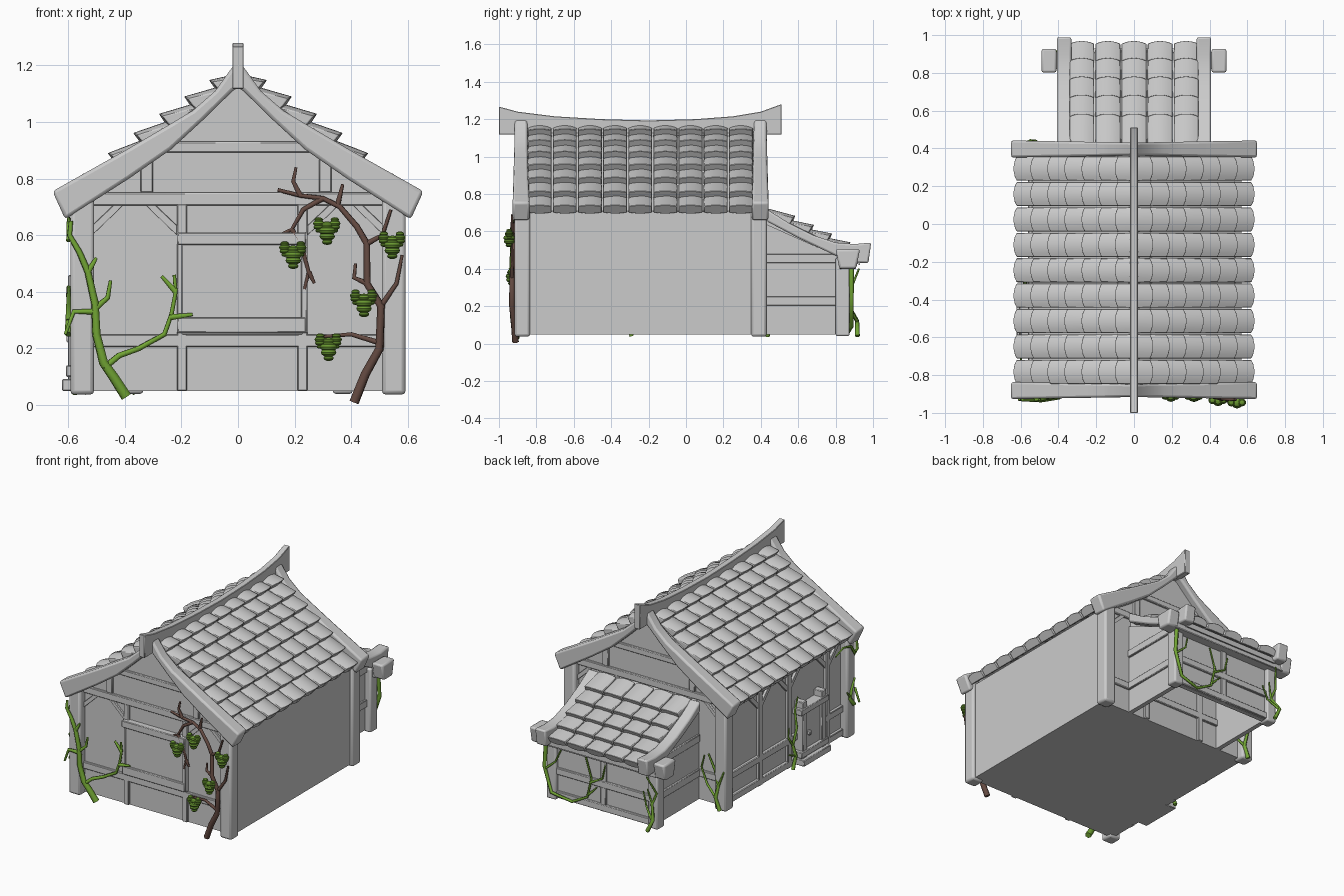
import bpy, bmesh, math
from mathutils import Vector, Matrix

if "Cube" in bpy.data.objects:
    bpy.data.objects.remove(bpy.data.objects["Cube"])


def material(name, rgb):
    m = bpy.data.materials.new(name)
    m.diffuse_color = (*rgb, 1)
    m.use_nodes = True
    m.node_tree.nodes["Principled BSDF"].inputs["Base Color"].default_value = m.diffuse_color
    return m


GREY = material("plain_grey", (0.6, 0.6, 0.6))
GREEN = material("vine_green", (0.17, 0.38, 0.035))
LEAF = material("fruit_green", (0.14, 0.31, 0.03))
BROWN = material("bark_brown", (0.13, 0.07, 0.055))


def finish(name, bm, mat, bevel=0.0, segs=1):
    bmesh.ops.recalc_face_normals(bm, faces=bm.faces)
    me = bpy.data.meshes.new(name)
    bm.to_mesh(me)
    bm.free()
    me.materials.append(mat)
    ob = bpy.data.objects.new(name, me)
    bpy.context.collection.objects.link(ob)
    if bevel:
        b = ob.modifiers.new("bevel", 'BEVEL')
        b.width, b.segments, b.limit_method = bevel, segs, 'ANGLE'
    bpy.ops.object.select_all(action='DESELECT')
    bpy.context.view_layer.objects.active = ob
    ob.select_set(True)
    bpy.ops.object.shade_smooth_by_angle(angle=math.radians(35))
    return ob


def prism(name, pts, axis, lo, hi, bevel=0.0, segs=1, flare=0.0):
    """Extrude a profile: axis x takes (y, z) points, axis y takes (x, z)."""
    bm = bmesh.new()
    rings = []
    for t in (lo, hi):
        ring = []
        for a, z in pts:
            s = (lo + hi) / 2 + (t - (lo + hi) / 2) * (1 + flare * abs(a))
            ring.append(bm.verts.new((s, a, z) if axis == 'x' else (a, s, z)))
        rings.append(ring)
    bm.faces.new(rings[0])
    bm.faces.new(rings[1])
    n = len(pts)
    for i in range(n):
        j = (i + 1) % n
        bm.faces.new((rings[0][i], rings[0][j], rings[1][j], rings[1][i]))
    return finish(name, bm, GREY, bevel, segs)


def box(name, x0, x1, y0, y1, z0, z1, bevel=0.004, segs=1):
    return prism(name, [(x0, z0), (x1, z0), (x1, z1), (x0, z1)], 'y', y0, y1, bevel, segs)


# House body with gables
prism("house_body", [(-.54, .05), (.57, .05), (.57, .71), (0, 1.14), (-.54, .72)], 'y', -.865, .385)

# Corner posts
for x in (-.55, .55):
    for y in (-.875, .39):
        box("corner_post", x - .042, x + .042, y - .042, y + .042, .037, .74, .014, 2)

# Curved gable boards at both ends
half = [(0, 1.22), (.03, 1.18), (.08, 1.11), (.16, 1.04), (.247, .988), (.385, .907), (.655, .755),
        (.61, .656), (.385, .80), (.236, .903), (.12, 1.01), (.018, 1.11), (0, 1.12)]
for y in (-.882, .397):
    for s in (-1, 1):
        prism("gable_board", [(s * x, z) for x, z in half], 'y', y - .034, y + .034, .012, 2, .5)

# Sagging ridge beam
prism("ridge_beam", [(-1, 1.267), (-.9, 1.24), (-.7, 1.215), (-.45, 1.2), (-.2, 1.193), (.05, 1.2),
                     (.25, 1.215), (.4, 1.24), (.51, 1.28), (.51, 1.117), (-1, 1.117)], 'x', -.02, .02, .003)


def tiles(name, path, start, pitch, count, place, thick):
    """Rows of arched overlapping tiles; path holds (outward, z) from the eave up."""
    bm = bmesh.new()
    for (d0, z0), (d1, z1) in zip(path, path[1:]):
        v = Vector((d0 - d1, z0 - z1)).normalized()
        n = Vector((-v.y, v.x))
        for c in range(count):
            u0 = start + pitch * (c + .5)
            rings = []
            for p, h in ((Vector((d1, z1)), .02), (Vector((d0, z0)), thick)):
                ring = []
                for k in range(-3, 4):
                    arch = 1 - (k / 3) ** 2
                    out = arch * .010 if h == thick else 0
                    q = p + n * (h - .014 + .016 * arch) + v * out
                    ring.append(bm.verts.new(place(u0 + pitch * .475 * k / 3, q.x, q.y)))
                for k in range(3, -4, -1):
                    out = (1 - (k / 3) ** 2) * .010 if h == thick else 0
                    q = p + v * out
                    ring.append(bm.verts.new(place(u0 + pitch * .475 * k / 3, q.x, q.y)))
                rings.append(ring)
            bm.faces.new(rings[0])
            bm.faces.new(rings[1])
            for i in range(14):
                j = (i + 1) % 14
                bm.faces.new((rings[0][i], rings[0][j], rings[1][j], rings[1][i]))
    return finish(name, bm, GREY, .006)


# Main roof tiles, seven rows on each slope
heights = (.70, .775, .848, .918, .984, 1.045, 1.105, 1.15)
slope = [(max(0, .595 - .089 * k), z) for k, z in enumerate(heights)]
tiles("roof_tiles_right", slope, -.85, .1345, 9, lambda u, d, z: (d, u, z), .058)
tiles("roof_tiles_left", slope, -.85, .1345, 9, lambda u, d, z: (-d, u, z), .058)

# Back annex: walls, posts, roof, curved side boards and eave beam
for s in (-1, 1):
    x0, x1 = sorted((s * .335, s * .365))
    prism("annex_side_wall", [(.38, .05), (.85, .05), (.85, .45), (.38, .66)], 'x', x0, x1)
    for z in (.228, .455):
        a, b = sorted((s * .35, s * .378))
        box("annex_side_rail", a, b, .39, .84, z - .025, z + .025)
    a, b = sorted((s * .335, s * .405))
    box("annex_post", a, b, .80, .875, .04, .46, .01, 2)
    prism("annex_side_board", [(.43, .72), (.55, .645), (.68, .58), (.8, .54), (.9, .532), (.99, .54),
                               (.975, .43), (.88, .435), (.79, .475), (.6, .565), (.43, .655)],
          'x', a - .003, b + .003, .01, 2)
    a, b = sorted((s * .41, s * .49))
    prism("annex_beam_end", [(.82, .40), (.91, .40), (.93, .505), (.80, .505)], 'x', a, b, .012, 2)
box("annex_back_wall", -.36, .36, .82, .85, .05, .46, 0)
box("annex_eave_beam", -.43, .43, .82, .91, .40, .49)
for z in (.075, .228):
    box("annex_back_rail", -.36, .36, .84, .865, z - .022, z + .022)
box("annex_back_stud", -.02, .02, .84, .862, .05, .44)
prism("annex_roof_deck", [(.38, .70), (.93, .455), (.93, .42), (.38, .65)], 'x', -.35, .35)
annex = [(y, .455 + .48 * (.94 - y)) for y in (.94, .85, .752, .655, .555, .42)]
tiles("annex_tiles", annex, -.345, .138, 5, lambda u, d, z: (u, d, z), .05)

# Timber framing on front and back gables
for name, y0, y1 in (("front", -.88, -.86), ("back", .38, .40)):
    box(name + "_low_rail", -.52, .52, y0, y1, .205, .25)
    box(name + "_mid_rail", -.52, .52, y0, y1, .705, .75)
    box(name + "_high_rail", -.30, .30, y0, y1, .892, .93)
    for x in (-.198, .228):
        box(name + "_stud", x - .018, x + .018, y0, y1, .05, .71)
    for x in (-.322, .308):
        box(name + "_upper_stud", x - .022, x + .022, y0, y1, .75, .892)
    for x, s in ((-.515, 1), (.515, -1), (-.216, -1), (.246, 1)):
        prism(name + "_brace", [(x, .60), (x, .635), (x + s * .075, .706), (x + s * .11, .706)],
              'y', y0 + .004, y1, .002)

# Front shutter panel
box("shutter_panel", -.20, .23, -.885, -.86, .25, .60)
box("shutter_head", -.215, .24, -.905, -.86, .565, .61)
box("shutter_sill", -.215, .24, -.90, -.86, .255, .31)
box("shutter_side", .222, .245, -.897, -.86, .255, .61)

# Left wall framing
for z in (.075, .228, .68):
    box("left_rail", -.56, -.53, -.84, .36, z - .022, z + .022)
for y in (-.68, -.28, .02):
    box("left_stud", -.56, -.53, y - .02, y + .02, .05, .69)
    for s in (-1, 1):
        prism("left_brace", [(y + s * .02, .56), (y + s * .02, .60), (y + s * .09, .67), (y + s * .125, .67)],
              'x', -.556, -.53, .002)

# Small side door
box("door_panel", -.585, -.53, -.57, -.39, .09, .40)
for y in (-.58, -.38):
    box("door_post", -.60, -.53, y - .022, y + .022, .06, .46)
for z in (.12, .40):
    box("door_crossbar", -.608, -.53, -.62, -.335, z - .02, z + .02)
box("door_step", -.622, -.53, -.62, -.34, .05, .092)
box("door_handle", -.605, -.57, -.445, -.425, .22, .25)


def vine(name, mat, paths, place, r):
    """Tapering tubes along 2D paths placed against a wall; first path is the stem."""
    cu = bpy.data.curves.new(name, 'CURVE')
    cu.dimensions, cu.bevel_depth, cu.bevel_resolution, cu.use_fill_caps = '3D', r, 1, True
    for i, path in enumerate(paths):
        sp = cu.splines.new('POLY')
        sp.points.add(len(path) - 1)
        for k, (a, b) in enumerate(path):
            sp.points[k].co = (*place(a, b), 1)
            t = k / (len(path) - 1)
            sp.points[k].radius = (1 - .6 * t) if i == 0 else (.62 - .3 * t)
    cu.materials.append(mat)
    ob = bpy.data.objects.new(name, cu)
    bpy.context.collection.objects.link(ob)
    bpy.ops.object.select_all(action='DESELECT')
    bpy.context.view_layer.objects.active = ob
    ob.select_set(True)
    bpy.ops.object.convert(target='MESH')


def front(a, b):
    return (a, -.895 - .035 * min(1, max(0, (abs(a) - .33) / .17)), b)


# Front vines
vine("front_green_vine", GREEN, [
    [(-.395, .03), (-.44, .10), (-.475, .15), (-.50, .25), (-.505, .36), (-.53, .47), (-.56, .54), (-.595, .6), (-.59, .65)],
    [(-.475, .13), (-.42, .175), (-.35, .2), (-.26, .25), (-.235, .32), (-.22, .4), (-.225, .46)],
    [(-.22, .4), (-.27, .455)], [(-.24, .31), (-.16, .32)], [(-.505, .34), (-.46, .38), (-.45, .44)],
    [(-.51, .33), (-.58, .33), (-.61, .25)], [(-.53, .47), (-.5, .52)]], front, .02)
vine("front_brown_vine", BROWN, [
    [(.41, .01), (.45, .11), (.5, .2), (.505, .35), (.455, .43), (.455, .57), (.42, .63), (.36, .7), (.3, .73), (.22, .74), (.14, .76)],
    [(.22, .74), (.195, .79), (.205, .84)], [(.35, .7), (.37, .78)], [(.455, .57), (.51, .6), (.54, .69)],
    [(.505, .35), (.56, .43), (.58, .53)], [(.5, .22), (.4, .25), (.28, .24)], [(.455, .43), (.41, .45), (.415, .5)],
    [(.3, .73), (.23, .69), (.19, .62), (.08, .57)], [(.19, .62), (.225, .56), (.25, .47), (.235, .41)],
    [(.25, .47), (.27, .43)]], front, .018)

# Fruit cones: stacked flattened balls
for x, z in ((.31, .62), (.19, .535), (.54, .57), (.44, .365), (.315, .21)):
    bm = bmesh.new()
    for dx, dz, r in ((.005, -.01, .032), (-.025, .018, .021), (.032, .018, .021)):
        for k, s in enumerate((.75, 1, .9, .6)):
            m = Matrix.Translation((x + dx, front(x, z)[1] - .015, z + dz + r * (.8 - .62 * k)))
            bmesh.ops.create_uvsphere(bm, u_segments=10, v_segments=6, radius=r * s,
                                      matrix=m @ Matrix.Diagonal((1, 1, .55, 1)))
    finish("fruit_cone", bm, LEAF)

# Vines on the annex back, its corner, the house back and the left wall
vine("annex_back_vine", GREEN, [
    [(.40, .40), (.41, .25), (.36, .09), (.22, .06), (.11, .12), (.08, .25), (.12, .38)],
    [(.40, .24), (.33, .3), (.30, .38)], [(.09, .22), (.0, .27), (-.02, .36)], [(.1, .14), (.04, .2)]],
    lambda a, b: (a, .885 if a > .31 else .868, b), .013)
vine("annex_corner_vine", GREEN, [
    [(-.36, .04), (-.40, .12), (-.365, .2), (-.40, .28), (-.36, .40)],
    [(-.39, .12), (-.33, .18), (-.30, .27)], [(-.365, .2), (-.34, .3)]],
    lambda a, b: (a, .895 + .03 * math.sin(20 * b), b), .013)
vine("house_back_vine", GREEN, [
    [(-.55, .04), (-.52, .12), (-.54, .2), (-.50, .28), (-.45, .38)],
    [(-.52, .12), (-.44, .18), (-.40, .28), (-.42, .36)], [(-.54, .2), (-.58, .3)]],
    lambda a, b: (a, .435 if a < -.5 else .41, b), .014)
vine("left_door_vine", GREEN, [
    [(-.29, .04), (-.32, .12), (-.29, .2), (-.33, .3), (-.31, .42), (-.34, .5)],
    [(-.29, .2), (-.24, .27), (-.25, .33)], [(-.32, .12), (-.25, .15)]],
    lambda a, b: (-.575, a, b), .013)
vine("left_front_vine", GREEN, [
    [(-.89, .25), (-.85, .3), (-.87, .36), (-.9, .42)], [(-.9, .58), (-.86, .64), (-.78, .66), (-.7, .63)],
    [(-.86, .3), (-.82, .35)]], lambda a, b: (-.598, a, b), .014)
